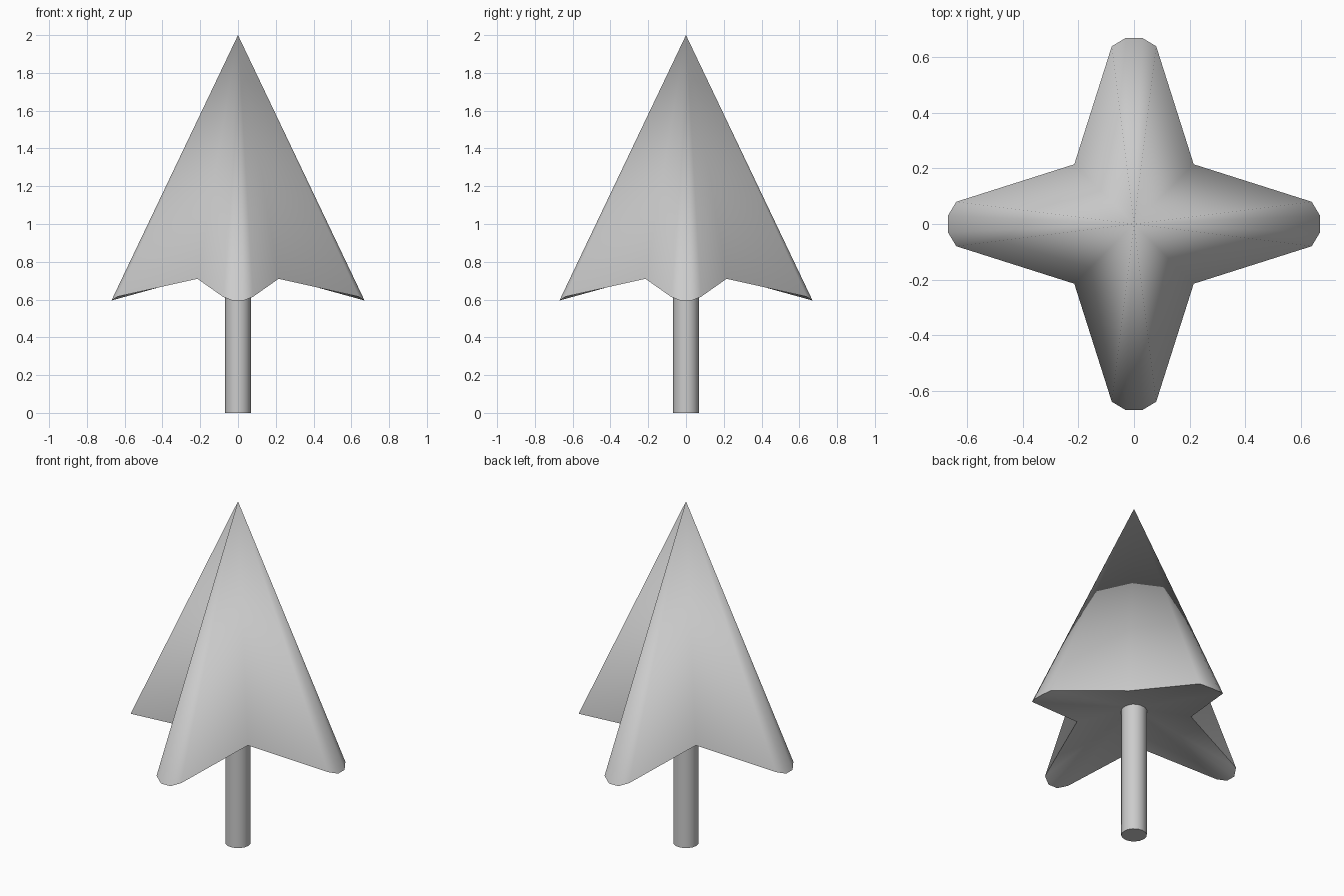
import bpy, bmesh, math
from mathutils import Matrix, Vector

if "Cube" in bpy.data.objects:
    bpy.data.objects.remove(bpy.data.objects["Cube"])


def finish(obj, angle):
    bpy.ops.object.select_all(action='DESELECT')
    obj.select_set(True)
    bpy.context.view_layer.objects.active = obj
    bpy.ops.object.shade_smooth_by_angle(angle=math.radians(angle))


# Four-armed canopy: one arm outline turned four times, fanned to apex and hollow underside
arm = [(0.64, -0.08, 0.615), (0.67, -0.03, 0.595), (0.67, 0.03, 0.595),
       (0.64, 0.08, 0.615), (0.215, 0.215, 0.71)]
bm = bmesh.new()
rim = []
for i in range(4):
    turn = Matrix.Rotation(i * math.pi / 2, 3, 'Z')
    rim += [bm.verts.new(turn @ Vector(p)) for p in arm]
apex = bm.verts.new((0, 0, 2))
under = bm.verts.new((0, 0, 0.78))
for a, b in zip(rim, rim[1:] + rim[:1]):
    bm.faces.new((a, b, apex))
    bm.faces.new((b, a, under))
mesh = bpy.data.meshes.new("canopy")
bm.to_mesh(mesh)
bm.free()
canopy = bpy.data.objects.new("canopy", mesh)
bpy.context.collection.objects.link(canopy)
finish(canopy, 62)

# Trunk
height = 0.8
bpy.ops.mesh.primitive_cylinder_add(vertices=16, radius=0.068, depth=height,
                                    location=(0, 0, height / 2))
trunk = bpy.context.object
trunk.name = "trunk"
finish(trunk, 40)
